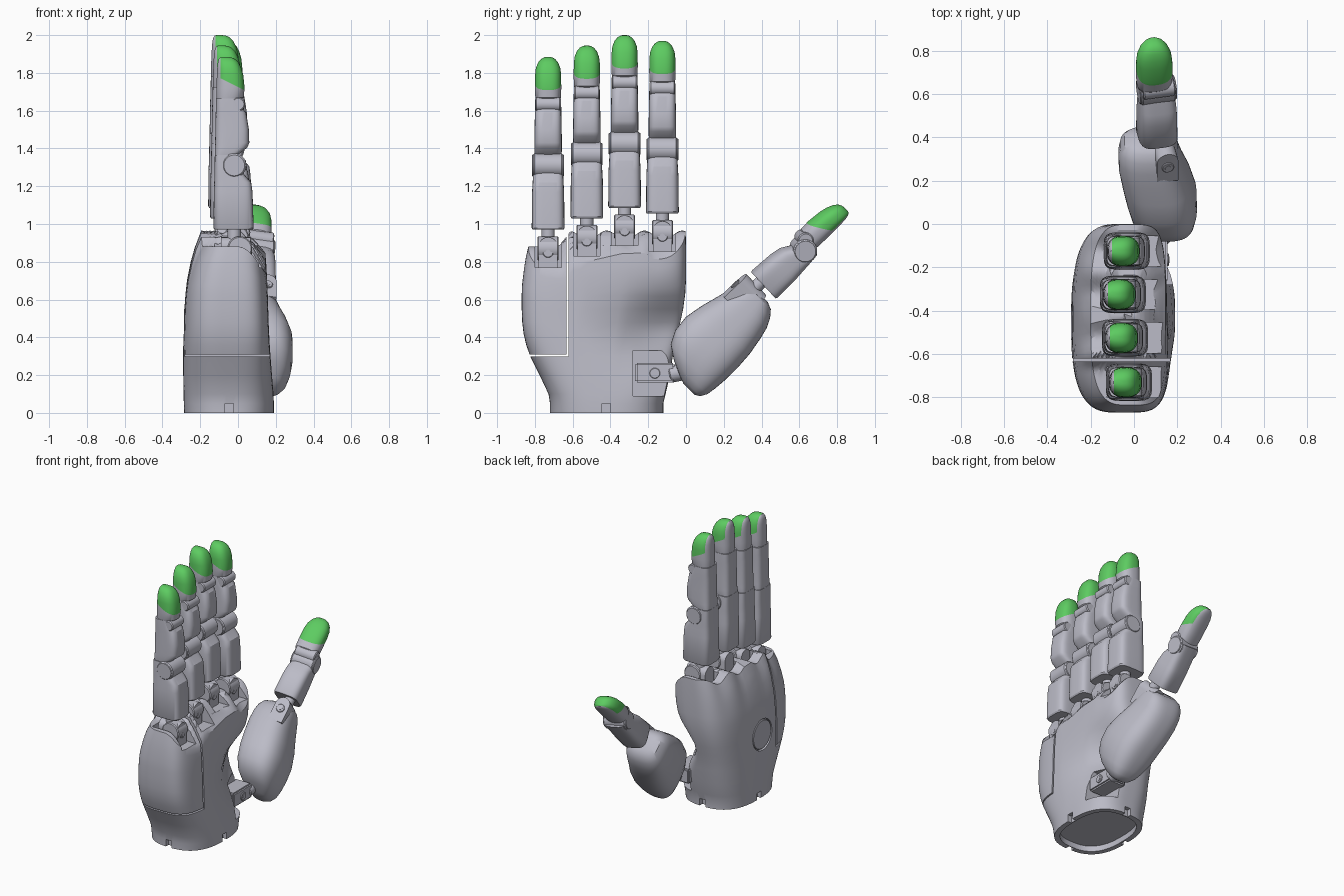
import bpy, bmesh, math
from mathutils import Matrix, Vector

if "Cube" in bpy.data.objects:
    bpy.data.objects.remove(bpy.data.objects["Cube"], do_unlink=True)


def material(name, rgb):
    m = bpy.data.materials.new(name)
    m.use_nodes = True
    m.diffuse_color = (*rgb, 1)
    bsdf = m.node_tree.nodes["Principled BSDF"]
    bsdf.inputs["Base Color"].default_value = (*rgb, 1)
    bsdf.inputs["Roughness"].default_value = 0.6
    return m


GREY = material("metal grey", (0.50, 0.50, 0.57))
GREEN = material("fingertip green", (0.11, 0.60, 0.12))
made = []


def finish(name, bm, M=Matrix(), mats=(GREY,)):
    bmesh.ops.recalc_face_normals(bm, faces=bm.faces)
    bm.transform(M)
    me = bpy.data.meshes.new(name)
    bm.to_mesh(me)
    bm.free()
    ob = bpy.data.objects.new(name, me)
    for m in mats:
        me.materials.append(m)
    bpy.context.collection.objects.link(ob)
    made.append(ob)
    return ob


def loft_mesh(sections, n=40, power=(3.2, 3.2), end_power=None, warp=None, cap_scales=()):
    """Rounded-rectangle rings; a section is (z, xmin, xmax, ymin, ymax).
    power is the squareness of the -x and +x halves."""
    bm = bmesh.new()
    levels = [(s, 1) for s in sections] + [(sections[-1], k) for k in cap_scales]
    rings = []
    for (z, x0, x1, y0, y1), k in levels:
        ring = []
        for i in range(n):
            a = math.tau * (i + 0.5) / n
            c, s = math.cos(a), math.sin(a)
            pw = power[c > 0]
            if end_power:  # squareness at z = 0, blending to power at z = 0.45
                pw = end_power + (pw - end_power) * min(1, z / 0.45)
            px = math.copysign(abs(c) ** (2 / pw), c) * k
            py = math.copysign(abs(s) ** (2 / pw), s) * k
            v = ((x0 + x1) / 2 + px * (x1 - x0) / 2, (y0 + y1) / 2 + py * (y1 - y0) / 2, z)
            ring.append(bm.verts.new(warp(*v) if warp else v))
        rings.append(ring)
    for a, b in zip(rings, rings[1:]):
        for i in range(n):
            j = (i + 1) % n
            bm.faces.new((a[i], a[j], b[j], b[i]))
    bm.faces.new(rings[0][::-1])
    bm.faces.new(rings[-1])
    return bm


def even(rows):
    """Sections symmetric in y: (z, xmin, xmax, half width)."""
    return [(z, a, b, -w, w) for z, a, b, w in rows]


def cyl(name, centre, axis, r, length, M=Matrix(), bevel=0.006):
    bm = bmesh.new()
    bmesh.ops.create_cone(bm, cap_ends=True, segments=32, radius1=r, radius2=r, depth=length)
    if bevel:
        rim = [e for e in bm.edges if abs(e.verts[0].co.z - e.verts[1].co.z) < 1e-5]
        bmesh.ops.bevel(bm, geom=rim, offset=bevel, segments=1, affect='EDGES')
    rot = Vector((0, 0, 1)).rotation_difference(Vector(axis)).to_matrix().to_4x4()
    return finish(name, bm, M @ Matrix.Translation(centre) @ rot)


def screw(name, x, y, z, M=Matrix()):
    cyl(name + "_screw", (x, y, z), (1, 0, 0), 0.028, 0.01, M, 0.003)
    cyl(name + "_screw_hub", (x + 0.005, y, z), (1, 0, 0), 0.014, 0.005, M, 0)


def box(name, lo, hi, bevel=0.0):
    bm = bmesh.new()
    bmesh.ops.create_cube(bm, size=1)
    for v in bm.verts:
        v.co = [l + (c + 0.5) * (h - l) for c, l, h in zip(v.co, lo, hi)]
    if bevel:
        bmesh.ops.bevel(bm, geom=bm.edges[:], offset=bevel, segments=2, affect='EDGES')
    return finish(name, bm)


def cut(target, cutter):
    cutter.hide_render = True
    mod = target.modifiers.new("cut", 'BOOLEAN')
    mod.operation, mod.solver, mod.object = 'DIFFERENCE', 'EXACT', cutter
    bpy.context.view_layer.objects.active = target
    bpy.ops.object.modifier_apply(modifier=mod.name)
    made.remove(cutter)
    bpy.data.objects.remove(cutter, do_unlink=True)


# ---- finger parts: local z runs along the finger, +x is the gripping side
def bracket(name, M):
    prof = [(-0.05, -0.21), (0.05, -0.21)]
    prof += [(0.05 * math.cos(a * math.pi / 12), -0.09 + 0.05 * math.sin(a * math.pi / 12)) for a in range(13)]
    bm = bmesh.new()
    f = bm.faces.new([bm.verts.new((-0.09, y, z)) for y, z in prof])
    ext = bmesh.ops.extrude_face_region(bm, geom=[f])
    bmesh.ops.translate(bm, vec=(0.155, 0, 0), verts=[v for v in ext["geom"] if isinstance(v, bmesh.types.BMVert)])
    finish(name + "_bracket", bm, M)
    screw(name + "_bracket", 0.067, 0, -0.12, M)
    cyl(name + "_neck", (-0.02, 0, -0.02), (0, 0, 1), 0.035, 0.09, M)


def knuckle(name, M, x, z, width):
    cyl(name + "_knuckle", (x, 0, z), (0, 1, 0), 0.064, width - 0.012, M)
    cyl(name + "_knuckle_pin", (x, 0, z), (0, 1, 0), 0.058, width, M, 0.003)


def fingertip(name, M):
    bm = loft_mesh(even([(0.675, -0.112, 0.0, 0.062), (0.70, -0.115, 0.03, 0.068), (0.75, -0.115, 0.035, 0.07),
                         (0.82, -0.112, 0.028, 0.069), (0.855, -0.11, 0.018, 0.065), (0.885, -0.107, 0.003, 0.053),
                         (0.903, -0.102, -0.015, 0.038), (0.912, -0.095, -0.035, 0.022), (0.915, -0.085, -0.055, 0.01)]),
                   power=(2.5, 2.5))
    # The green pad stops at a slanted line and leaves a grey shell on the back
    co, no = Vector((0.035, 0, 0.738)), Vector((0.5, 0, 1)).normalized()
    bx = -0.092
    for p, q in ((co, no), (Vector((bx, 0, 0)), Vector((1, 0, 0)))):
        bmesh.ops.bisect_plane(bm, geom=bm.verts[:] + bm.edges[:] + bm.faces[:], plane_co=p, plane_no=q)
    for f in bm.faces:
        c = f.calc_center_median()
        f.material_index = int((c - co).dot(no) > 0 and c.x > bx)
    finish(name + "_tip", bm, M, (GREY, GREEN))


def finger(name, M):
    bracket(name, M)
    cyl(name + "_bracket_hinge", (0.01, 0, -0.1), (0, 1, 0), 0.065, 0.112, M)
    finish(name + "_lower", loft_mesh(even([
        (0, -0.125, 0.077, 0.082), (0.01, -0.13, 0.083, 0.087), (0.2, -0.128, 0.077, 0.085), (0.25, -0.126, 0.07, 0.082),
        (0.29, -0.125, 0.035, 0.08), (0.34, -0.124, 0.0, 0.078), (0.395, -0.123, -0.02, 0.075)]), power=(4.5, 4.5)), M)
    knuckle(name, M, -0.02, 0.34, 0.168)
    finish(name + "_middle", loft_mesh(even([
        (0.375, -0.122, -0.02, 0.068), (0.40, -0.122, 0.005, 0.072), (0.435, -0.122, 0.05, 0.073), (0.46, -0.121, 0.06, 0.073),
        (0.53, -0.12, 0.058, 0.072), (0.62, -0.118, 0.043, 0.07), (0.64, -0.117, 0.025, 0.07), (0.695, -0.116, 0.005, 0.068)]),
        power=(4, 4)), M)
    cyl(name + "_end_joint", (0.0, 0, 0.664), (0, 1, 0), 0.037, 0.134, M)
    fingertip(name, M)


FINGERS = [("index", -0.01, -0.125, 1.055), ("middle", -0.028, -0.325, 1.085),
           ("ring", -0.018, -0.525, 1.03), ("little", 0.0, -0.73, 0.97)]
for name, x, y, z in FINGERS:
    finger(name, Matrix.Translation((x, y, z)))


# ---- palm
def ramp(v, a, b):
    t = min(1, max(0, (v - a) / (b - a)))
    return t * t * (3 - 2 * t)


def top_height(x, y):
    front = 0.73 + 0.07 * ramp(y, -0.66, -0.58) + 0.04 * ramp(y, -0.5, -0.43) * ramp(-y, 0.16, 0.23)
    back = 0.88 + ramp(y, -0.68, -0.6) * (0.06 + 0.025 * math.cos((y + 0.02) * math.tau / 0.2))
    t = min(1, max(0, (0.15 - x) / 0.15))
    return front + (back - front) * math.sin(t * math.pi / 2)


def palm_warp(x, y, z):
    if z > 0.6:
        z = 0.6 + (z - 0.6) / 0.35 * (top_height(x, y) - 0.6)
    if x > -0.1:  # hollow beside the thumb
        x -= 0.18 * (x + 0.1) / 0.26 * ramp(y, -0.5, -0.04) * math.exp(-((z - 0.44) / 0.17) ** 2)
    return x, y, z


palm = finish("palm", loft_mesh([
    (0, -0.285, 0.19, -0.72, -0.12), (0.05, -0.287, 0.19, -0.72, -0.12), (0.1, -0.288, 0.188, -0.728, -0.108),
    (0.2, -0.29, 0.18, -0.775, -0.085), (0.3, -0.29, 0.172, -0.825, -0.07), (0.36, -0.29, 0.168, -0.846, -0.058),
    (0.42, -0.288, 0.165, -0.86, -0.045), (0.48, -0.286, 0.162, -0.867, -0.03), (0.55, -0.284, 0.16, -0.87, -0.015),
    (0.63, -0.278, 0.158, -0.87, -0.004), (0.7, -0.27, 0.156, -0.868, 0), (0.8, -0.25, 0.154, -0.858, 0),
    (0.88, -0.228, 0.15, -0.848, 0), (0.95, -0.2, 0.145, -0.835, -0.002)],
    n=128, power=(3.2, 4.6), end_power=2.6, warp=palm_warp,
    cap_scales=(0.94, 0.86, 0.76, 0.66, 0.55, 0.44, 0.33, 0.22, 0.11)))

# Finger bays, side panel gaps, thumb socket and wrist notches
for name, x, y, z in FINGERS:
    cut(palm, box("bay_cutter", (-0.125, y - 0.07, z - 0.2), (0.4, y + 0.07, 1.3)))
cut(palm, box("gap_cutter", (-0.5, -0.633, 0.3), (0.5, -0.621, 1.3)))
cut(palm, box("gap_cutter", (-0.5, -1, 0.298), (0.5, -0.621, 0.309)))
cut(palm, box("socket_cutter", (0.04, -0.28, 0.09), (0.4, 0.1, 0.33)))
for lo, hi in (((-0.07, -1, -0.1), (-0.025, -0.69, 0.05)), ((-0.07, -0.15, -0.1), (-0.025, 0.2, 0.05)),
               ((0.16, -0.445, -0.1), (0.4, -0.4, 0.05)), ((-0.5, -0.445, -0.1), (-0.26, -0.4, 0.05))):
    cut(palm, box("notch_cutter", lo, hi))
cut(palm, finish("wrist_cutter", loft_mesh([(-0.1, -0.25, 0.155, -0.685, -0.155), (0.04, -0.25, 0.155, -0.685, -0.155)],
                                           power=(2.6, 2.6))))
# Round cover on the back of the hand
cut(palm, cyl("cover_cutter", (-0.29, -0.46, 0.45), (1, 0, 0), 0.11, 0.04, bevel=0))
cyl("back_cover", (-0.275, -0.46, 0.45), (1, 0, 0), 0.103, 0.022, bevel=0.004)

# ---- thumb mount
box("thumb_mount", (0.02, -0.27, 0.16), (0.155, -0.06, 0.265), 0.01)
screw("thumb_mount", 0.157, -0.165, 0.21)
cyl("thumb_hinge", (0.12, -0.03, 0.215), (0, 1, 0.2), 0.045, 0.12)


def thumb_frame(origin, angle):
    c, s = math.cos(angle), math.sin(angle)
    rot = Matrix(((0, 1, 0), (-s, 0, c), (c, 0, s))).to_4x4()
    return Matrix.Translation(origin) @ rot


# ---- thumb
finish("thumb_base", loft_mesh([
    (0.10, 0.035, 0.12, 0.12, 0.20), (0.115, 0.01, 0.16, 0.09, 0.23), (0.15, -0.01, 0.24, 0.05, 0.26),
    (0.2, -0.018, 0.315, 0.015, 0.28), (0.27, -0.024, 0.35, -0.015, 0.29), (0.36, -0.025, 0.36, -0.035, 0.288),
    (0.46, -0.018, 0.342, -0.055, 0.262), (0.55, -0.002, 0.318, -0.07, 0.23), (0.62, 0.015, 0.30, -0.072, 0.21),
    (0.67, 0.04, 0.28, -0.065, 0.2), (0.705, 0.07, 0.255, -0.045, 0.185), (0.722, 0.11, 0.225, -0.01, 0.16)],
    n=48, power=(2.8, 2.8)), thumb_frame((0, 0, 0), math.pi / 4))
# The thumb turns its pad slightly outward
T = thumb_frame((0.105, 0.41, 0.675), math.radians(43)) @ Matrix.Rotation(math.radians(11), 4, 'Z')
bracket("thumb", T @ Matrix.Translation((0.048, 0.03, 0.015)))
finish("thumb_lower", loft_mesh(even([
    (0, -0.09, 0.09, 0.085), (0.01, -0.095, 0.095, 0.09), (0.14, -0.09, 0.09, 0.089), (0.2, -0.084, 0.08, 0.086),
    (0.26, -0.078, 0.045, 0.082), (0.32, -0.07, 0.03, 0.078)]), power=(3.6, 3.6)), T)
knuckle("thumb", T, -0.004, 0.285, 0.172)
cyl("thumb_end_joint", (0.035, 0, 0.325), (0, 1, 0), 0.042, 0.15, T)
fingertip("thumb", T @ Matrix.Translation((0.052, -0.015, 0.595 - 0.915 * 1.15)) @ Matrix.Diagonal((0.86, 1.2, 1.15, 1)))

# ---- smooth shading with sharp edges kept
bpy.ops.object.select_all(action='DESELECT')
for ob in made:
    ob.select_set(True)
bpy.context.view_layer.objects.active = palm
bpy.ops.object.shade_smooth_by_angle(angle=math.radians(32))
